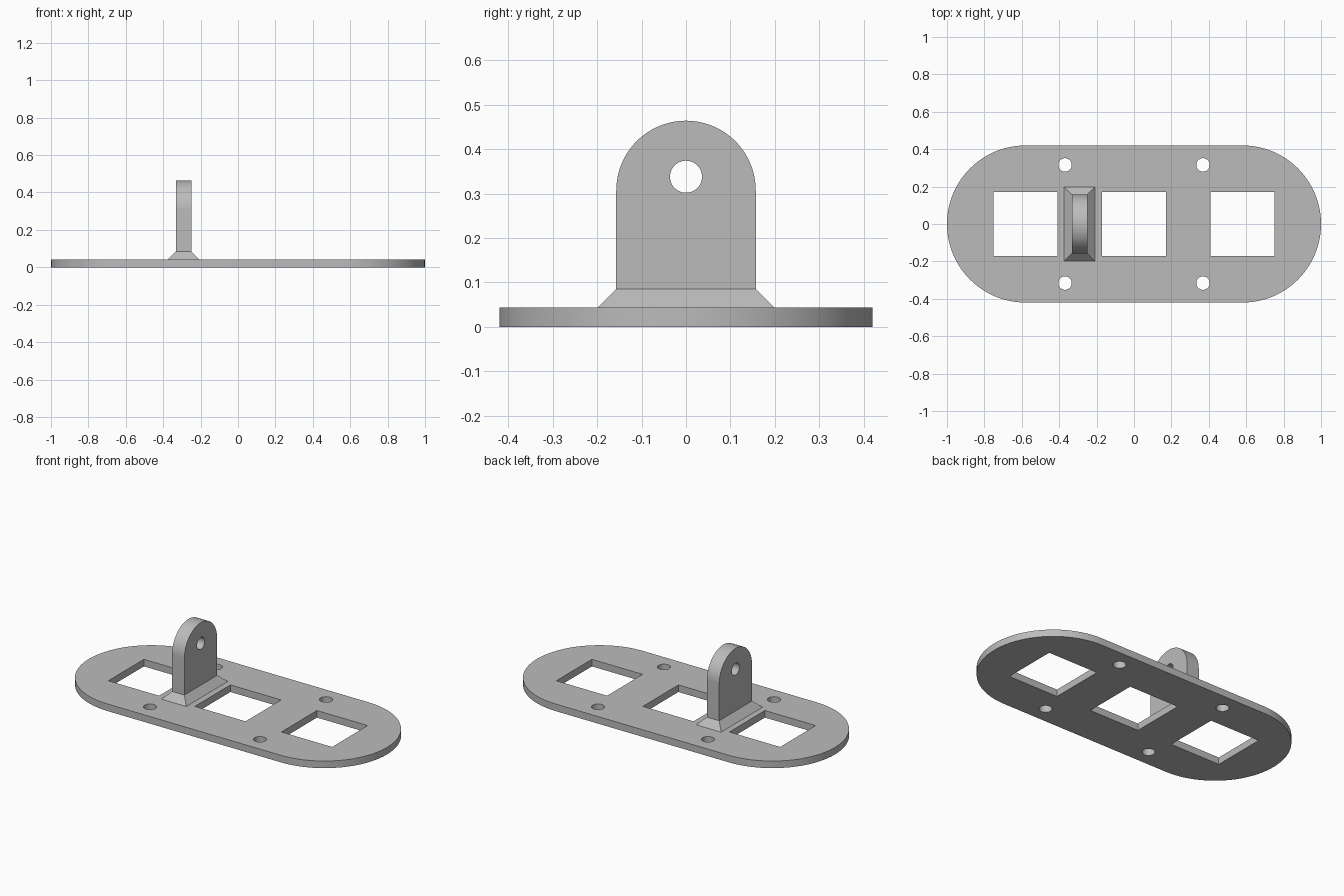
import bpy, bmesh, math
from mathutils import Matrix

cube = bpy.data.objects.get("Cube")
if cube:
    bpy.data.objects.remove(cube, do_unlink=True)

grey = bpy.data.materials.new("plain grey")
grey.use_nodes = True
colour = (0.5, 0.5, 0.5, 1)
grey.diffuse_color = colour
grey.node_tree.nodes["Principled BSDF"].inputs["Base Color"].default_value = colour

THICK = 0.043       # plate thickness
RIM = 0.085         # top of the flared foot
TAB_X = -0.291      # tab centre
TAB_W = 0.083       # tab thickness
TAB_R = 0.157       # tab half width and top radius
HOLE_R = 0.036


def arc(cx, cy, r, start, end, steps):
    angles = [math.radians(start + (end - start) * i / steps) for i in range(steps + 1)]
    return [(cx + r * math.cos(a), cy + r * math.sin(a)) for a in angles]


def circle(cx, cy, r):
    return arc(cx, cy, r, 0, 360, 48)[:-1]


def square(cx, cy, h):
    return [(cx - h, cy - h), (cx + h, cy - h), (cx + h, cy + h), (cx - h, cy + h)]


def add_object(name, bm):
    bmesh.ops.recalc_face_normals(bm, faces=bm.faces)
    mesh = bpy.data.meshes.new(name)
    bm.to_mesh(mesh)
    bm.free()
    mesh.materials.append(grey)
    obj = bpy.data.objects.new(name, mesh)
    bpy.context.collection.objects.link(obj)
    bpy.ops.object.select_all(action="DESELECT")
    obj.select_set(True)
    bpy.context.view_layer.objects.active = obj
    bpy.ops.object.shade_smooth_by_angle(angle=math.radians(30))
    return obj


def pierced_slab(name, loops, thickness, matrix):
    """Extrude the first loop, with the other loops as holes through it."""
    curve = bpy.data.curves.new(name + "_profile", "CURVE")
    curve.dimensions = "2D"
    curve.fill_mode = "BOTH"
    curve.extrude = thickness / 2
    for loop in loops:
        spline = curve.splines.new("POLY")
        spline.points.add(len(loop) - 1)
        for point, (x, y) in zip(spline.points, loop):
            point.co = (x, y, 0, 1)
        spline.use_cyclic_u = True
    helper = bpy.data.objects.new(name + "_profile", curve)
    bpy.context.collection.objects.link(helper)
    bpy.context.view_layer.update()
    bm = bmesh.new()
    bm.from_mesh(helper.to_mesh())
    helper.to_mesh_clear()
    bpy.data.objects.remove(helper, do_unlink=True)
    bmesh.ops.remove_doubles(bm, verts=bm.verts, dist=1e-5)
    bm.transform(matrix)
    return add_object(name, bm)


# Rounded base plate with three square windows and four screw holes
END = 0.42
outline = arc(1 - END, 0, END, -90, 90, 48) + arc(END - 1, 0, END, 90, 270, 48)
windows = [square(x, 0, 0.17) for x in (-0.58, 0, 0.58)]
screws = [circle(sx * 0.369, sy * 0.316, HOLE_R) for sx in (-1, 1) for sy in (-1, 1)]
pierced_slab("base_plate", [outline] + windows + screws, THICK,
             Matrix.Translation((0, 0, THICK / 2)))

# Upright tab with a round top and a pin hole, profile turned to face along x
top = 0.464 - TAB_R
tab = [(-TAB_R, RIM - 0.01), (TAB_R, RIM - 0.01)] + arc(0, top, TAB_R, 0, 180, 48)
stand = Matrix(((0, 0, 1, TAB_X), (1, 0, 0, 0), (0, 1, 0, 0), (0, 0, 0, 1)))
pierced_slab("upright_tab", [tab, circle(0, 0.338, HOLE_R)], TAB_W, stand)

# Flared foot, sloping out from the tab to the plate
bm = bmesh.new()
bmesh.ops.create_cube(bm, size=2)
flare = RIM - THICK
for v in bm.verts:
    grow = flare if v.co.z < 0 else 0
    v.co = (TAB_X + v.co.x * (TAB_W / 2 + grow),
            v.co.y * (TAB_R + grow),
            RIM if v.co.z > 0 else THICK)
add_object("flared_foot", bm)
